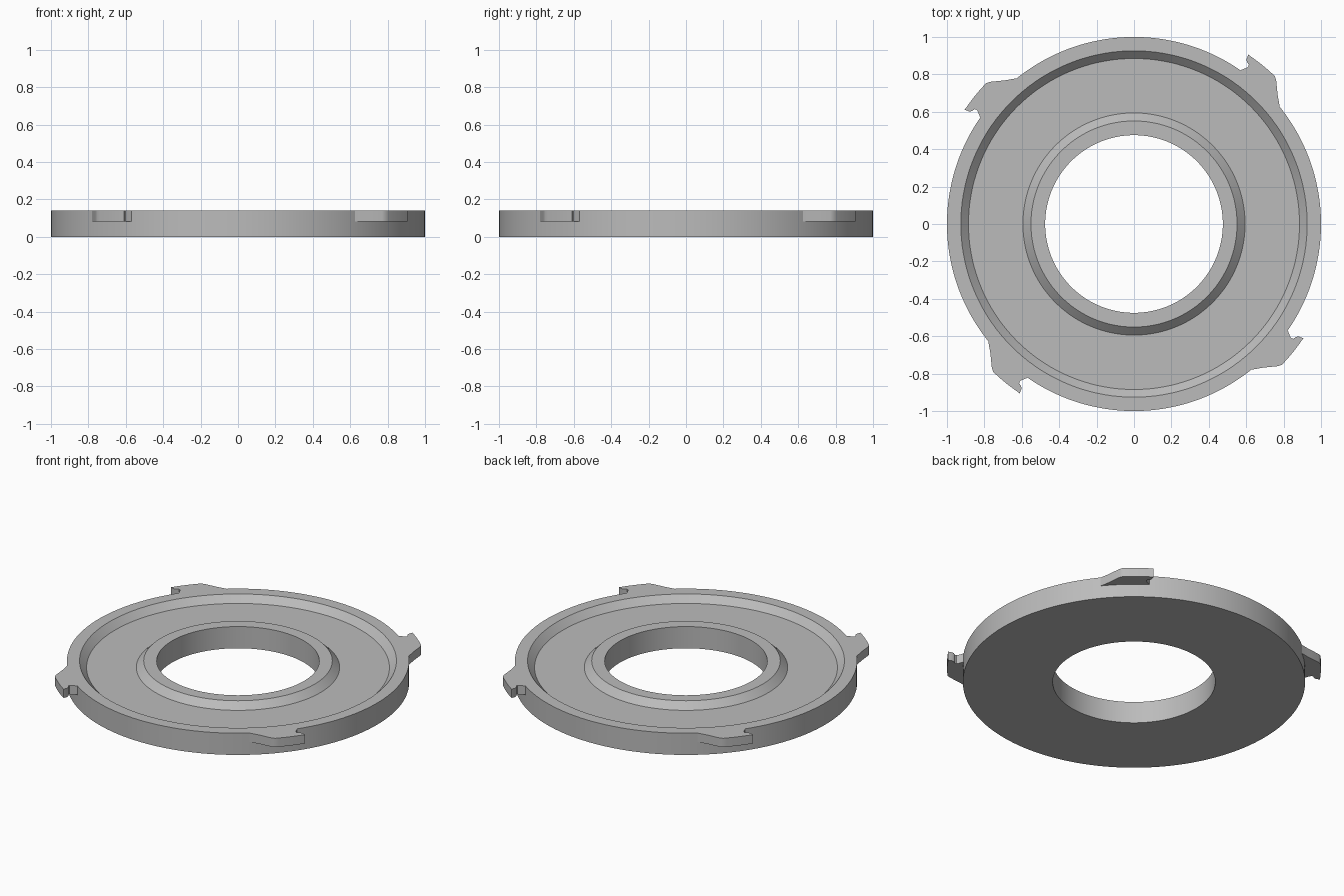
import bpy
import bmesh
from math import cos, sin, radians, tau

cube = bpy.data.objects.get("Cube")
if cube:
    bpy.data.objects.remove(cube, do_unlink=True)

HEIGHT = 0.14
HOOK_BASE = 0.083

grey = bpy.data.materials.new("plain_grey")
grey.use_nodes = True
grey.diffuse_color = (0.5, 0.5, 0.5, 1)
grey.node_tree.nodes["Principled BSDF"].inputs["Base Color"].default_value = (0.5, 0.5, 0.5, 1)


def polar(radius, degrees):
    a = radians(degrees)
    return radius * cos(a), radius * sin(a)


def finish(bm, name):
    bmesh.ops.recalc_face_normals(bm, faces=bm.faces)
    mesh = bpy.data.meshes.new(name)
    bm.to_mesh(mesh)
    bm.free()
    mesh.materials.append(grey)
    obj = bpy.data.objects.new(name, mesh)
    bpy.context.collection.objects.link(obj)
    bpy.ops.object.select_all(action="DESELECT")
    obj.select_set(True)
    bpy.context.view_layer.objects.active = obj
    bpy.ops.object.shade_smooth_by_angle(angle=radians(30))
    return obj


# Ring plate: closed cross-section turned around z, with a bevelled recess on top
def ring_plate(segments=144):
    floor = HEIGHT - 0.042
    section = [(0.475, 0), (1, 0), (1, HEIGHT), (0.926, HEIGHT),
               (0.885, floor), (0.594, floor), (0.551, HEIGHT), (0.475, HEIGHT)]
    bm = bmesh.new()
    rings = []
    for i in range(segments):
        a = tau * i / segments
        rings.append([bm.verts.new((r * cos(a), r * sin(a), z)) for r, z in section])
    n = len(section)
    for i, ring in enumerate(rings):
        after = rings[(i + 1) % segments]
        for j in range(n):
            k = (j + 1) % n
            bm.faces.new((ring[j], after[j], after[k], ring[k]))
    return finish(bm, "ring_plate")


# Rim hook: ramp, curved back, pointed tip and rounded notch, extruded to the top face
def rim_hook(name, turn):
    back = [polar(1.092, 46.4 + 9.6 * i / 8) for i in range(9)]
    notch = [(0.602, 0.882), (0.603, 0.868), (0.614, 0.852), (0.612, 0.842),
             (0.6, 0.834), (0.578, 0.826)]
    root = [polar(0.998, 55.3 - 16.7 * i / 7) for i in range(8)]
    outline = [(0.768, 0.69), (0.76, 0.77)] + back + notch + root
    c, s = cos(turn), sin(turn)
    bm = bmesh.new()
    face = bm.faces.new([bm.verts.new((x * c - y * s, x * s + y * c, HOOK_BASE))
                         for x, y in outline])
    up = bmesh.ops.extrude_face_region(bm, geom=[face])["geom"]
    moved = [v for v in up if isinstance(v, bmesh.types.BMVert)]
    bmesh.ops.translate(bm, verts=moved, vec=(0, 0, HEIGHT - HOOK_BASE))
    return finish(bm, name)


ring_plate()
for i, place in enumerate(("back_left", "back_right", "front_right", "front_left")):
    rim_hook("rim_hook_" + place, tau * i / 4)
